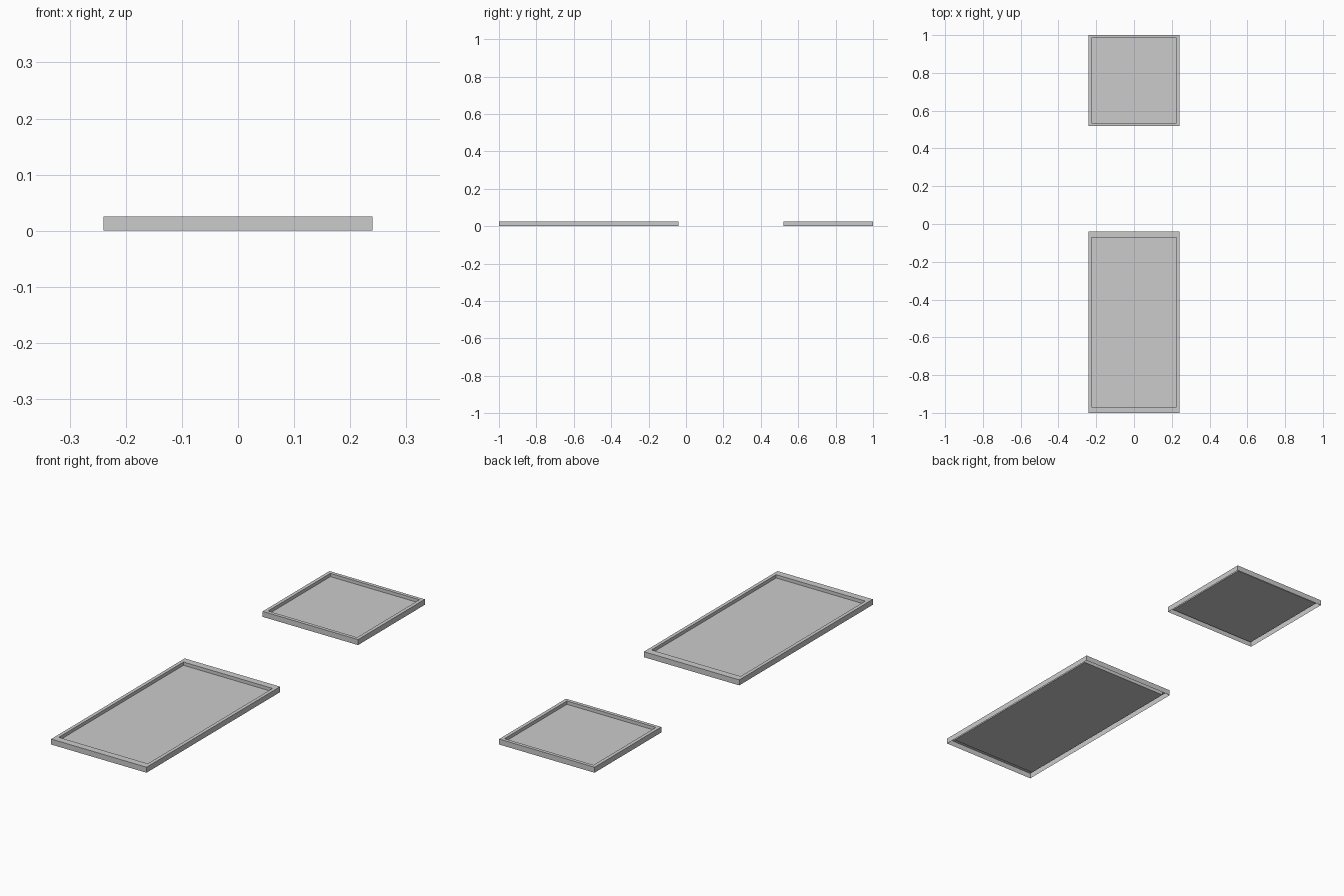
import bpy, bmesh

if "Cube" in bpy.data.objects:
    bpy.data.objects.remove(bpy.data.objects["Cube"])

WIDTH, HEIGHT, FLOOR_Z, RIM = 0.48, 0.025, 0.010, 0.016


def make_tray(name, y_centre, stretch):
    """Square open-bottomed tray shell: skirt, rim, inner walls, raised floor."""
    bm = bmesh.new()
    half, inner = WIDTH / 2, WIDTH / 2 - RIM
    corners = [(-1, -1), (1, -1), (1, 1), (-1, 1)]
    # section from the foot of the skirt, over the rim, down to the floor
    section = [(half, 0), (half, HEIGHT), (inner, HEIGHT), (inner, FLOOR_Z)]
    rings = [[bm.verts.new((sx * r, y_centre + sy * r * stretch, z))
              for sx, sy in corners] for r, z in section]
    for low, high in zip(rings, rings[1:]):
        for i in range(4):
            j = (i + 1) % 4
            bm.faces.new((low[i], low[j], high[j], high[i]))
    bm.faces.new(rings[-1])
    mesh = bpy.data.meshes.new(name)
    bm.to_mesh(mesh)
    bm.free()
    obj = bpy.data.objects.new(name, mesh)
    bpy.context.collection.objects.link(obj)
    return obj


# short tray at the back, the same tray stretched to double length in front
make_tray("square_tray", 0.76, 1)
make_tray("long_tray", -0.52, 2)
